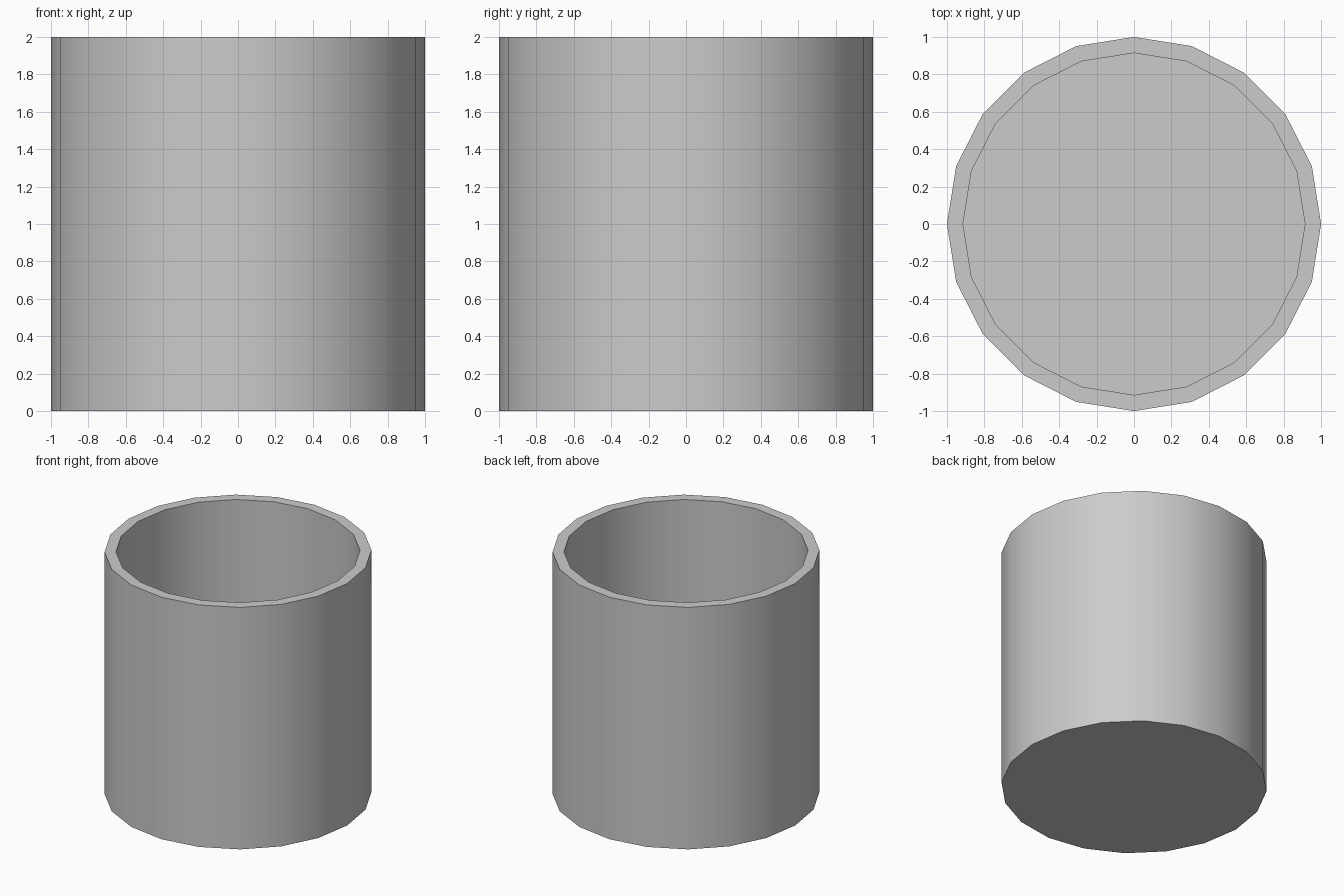
import bpy, bmesh, math

if "Cube" in bpy.data.objects:
    bpy.data.objects.remove(bpy.data.objects["Cube"])

SIDES, HEIGHT = 20, 2.0
R_OUT, R_IN, FLOOR = 1.0, 0.914, 0.085


def ring(bm, radius, z):
    return [bm.verts.new((radius * math.cos(math.tau * i / SIDES),
                          radius * math.sin(math.tau * i / SIDES), z))
            for i in range(SIDES)]


# Open cup: outer wall, rim, inner wall, closed by an underside and a floor
bm = bmesh.new()
rings = [ring(bm, r, z) for r, z in
         ((R_OUT, 0), (R_OUT, HEIGHT), (R_IN, HEIGHT), (R_IN, FLOOR))]
for a, b in zip(rings, rings[1:]):
    for i in range(SIDES):
        j = (i + 1) % SIDES
        bm.faces.new((a[i], a[j], b[j], b[i]))
bm.faces.new(rings[0][::-1])
bm.faces.new(rings[-1])
bmesh.ops.recalc_face_normals(bm, faces=bm.faces)

mesh = bpy.data.meshes.new("cup")
bm.to_mesh(mesh)
bm.free()
cup = bpy.data.objects.new("cup", mesh)
bpy.context.collection.objects.link(cup)

# Smooth walls with crisp rim and base edges
bpy.context.view_layer.objects.active = cup
cup.select_set(True)
bpy.ops.object.shade_smooth_by_angle(angle=math.radians(30))
